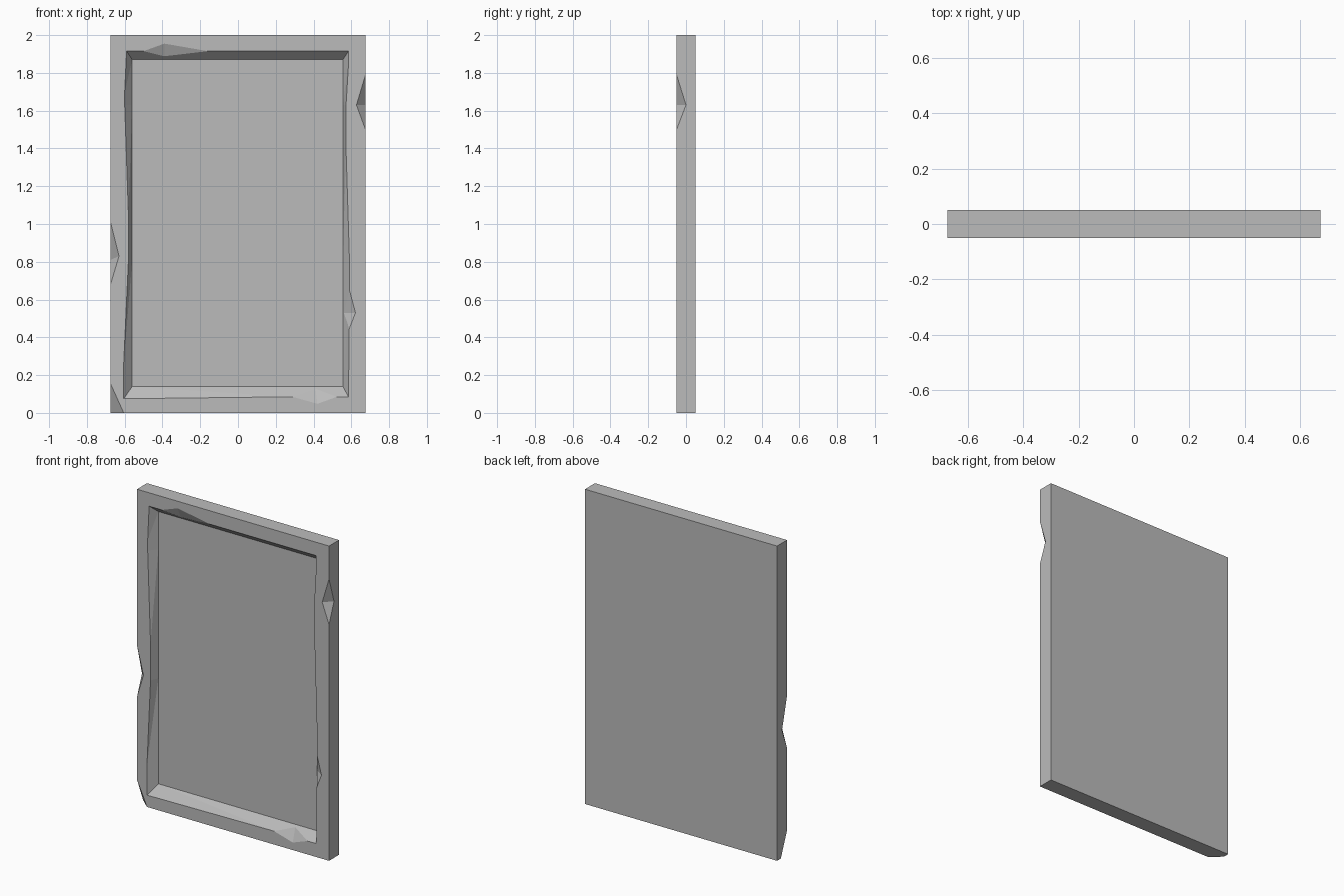
import bpy, bmesh
from mathutils import Vector

cube = bpy.data.objects.get("Cube")
if cube:
    bpy.data.objects.remove(cube, do_unlink=True)

W, T, H = 0.675, 0.05, 2.0   # half width, half thickness, height
FRONT, FLOOR = -T, 0.0       # depth of the rim and of the sunken floor

stone = bpy.data.materials.new("plain grey")
stone.use_nodes = True
grey = (0.5, 0.5, 0.5, 1)
stone.diffuse_color = grey
stone.node_tree.nodes["Principled BSDF"].inputs["Base Color"].default_value = grey


def make_object(name, bm):
    bmesh.ops.recalc_face_normals(bm, faces=bm.faces)
    mesh = bpy.data.meshes.new(name)
    bm.to_mesh(mesh)
    bm.free()
    mesh.materials.append(stone)
    ob = bpy.data.objects.new(name, mesh)
    bpy.context.collection.objects.link(ob)
    return ob


def cut(target, cutter):
    mod = target.modifiers.new("cut", 'BOOLEAN')
    mod.operation, mod.solver, mod.object = 'DIFFERENCE', 'EXACT', cutter
    bpy.context.view_layer.objects.active = target
    bpy.ops.object.modifier_apply(modifier=mod.name)
    bpy.data.objects.remove(cutter, do_unlink=True)


def hull(points):
    bm = bmesh.new()
    for p in points:
        bm.verts.new(p)
    bmesh.ops.convex_hull(bm, input=bm.verts)
    return make_object("chip_cutter", bm)


def notch(start, end, tip, deep):
    """V-shaped chip: widened about its crease so it overshoots the surface."""
    pts = [Vector(p) for p in (start, end, tip, deep)]
    mid = (pts[2] + pts[3]) / 2
    return hull([mid + (p - mid) * 1.3 for p in pts])


# Slab
bm = bmesh.new()
bmesh.ops.create_cube(bm, size=1)
for v in bm.verts:
    v.co = (v.co.x * 2 * W, v.co.y * 2 * T, (v.co.z + 0.5) * H)
slab = make_object("framed_slab", bm)

# Sunken panel: uneven rim (x, z) sloping in to a straight floor
rim = [(-.605, .075), (.585, .085), (.59, .81), (.572, 1.63),
       (.585, 1.915), (-.59, 1.915), (-.60, 1.63), (-.58, .81)]
floor = [(-.56 if x < 0 else .555, .14 if z < .2 else 1.87 if z > 1.8 else z)
         for x, z in rim]
bm = bmesh.new()
low = [bm.verts.new((x, FLOOR, z)) for x, z in floor]
high = []
for (rx, rz), (fx, fz) in zip(rim, floor):
    edge, base = Vector((rx, FRONT, rz)), Vector((fx, FLOOR, fz))
    high.append(bm.verts.new(edge + (edge - base) * 0.4))
bm.faces.new(low)
bm.faces.new(high)
for i in range(len(rim)):
    j = (i + 1) % len(rim)
    bm.faces.new((low[i], low[j], high[j]))
    bm.faces.new((low[i], high[j], high[i]))
cut(slab, make_object("panel_cutter", bm))

# Chips on the outer edges, then on the inner rim
for chip in [
    ((W, FRONT, 1.79), (W, FRONT, 1.50), (.627, FRONT, 1.63), (W, 0, 1.63)),
    ((-W, FRONT, 1.01), (-W, FRONT, .68), (-.63, FRONT, .83), (-W, 0, .81)),
    ((.59, FRONT, .65), (.587, FRONT, .44), (.622, FRONT, .53), (.56, -.007, .53)),
    ((-.50, FRONT, 1.915), (-.16, FRONT, 1.915), (-.39, FRONT, 1.955), (-.39, -.02, 1.888)),
    ((.30, FRONT, .082), (.52, FRONT, .084), (.42, FRONT, .048), (.41, -.01, .13)),
]:
    cut(slab, notch(*chip))

# Broken lower corner
tri = [Vector(p) for p in ((-W, FRONT, .155), (-.605, FRONT, 0), (-W, .012, 0))]
mid = sum(tri, Vector()) / 3
cut(slab, hull([mid + (p - mid) * 1.5 for p in tri] + [Vector((-.85, -.2, -.15))]))
